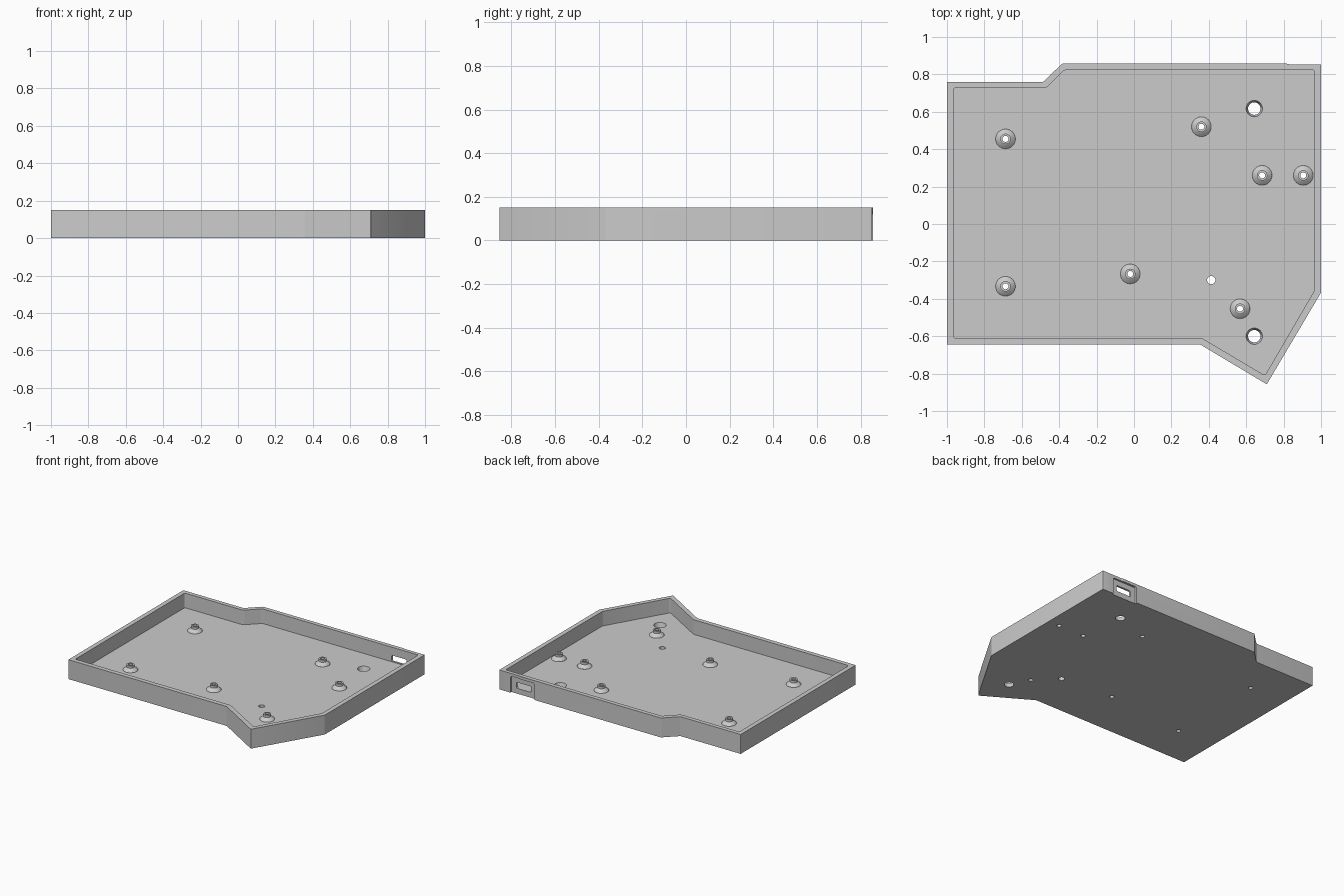
import bpy, bmesh, math
from mathutils import Matrix, Vector

cube = bpy.data.objects.get("Cube")
if cube:
    bpy.data.objects.remove(cube, do_unlink=True)

HEIGHT, FLOOR = 0.15, 0.037

grey = bpy.data.materials.new("light grey plastic")
grey.use_nodes = True
colour = (0.6, 0.6, 0.6, 1)
grey.diffuse_color = colour
grey.node_tree.nodes["Principled BSDF"].inputs["Base Color"].default_value = colour


def finish(bm, name):
    bmesh.ops.recalc_face_normals(bm, faces=bm.faces)
    mesh = bpy.data.meshes.new(name)
    bm.to_mesh(mesh)
    bm.free()
    obj = bpy.data.objects.new(name, mesh)
    bpy.context.collection.objects.link(obj)
    mesh.materials.append(grey)
    return obj


def prism(name, outline, z0, z1, radius=0):
    """Extrude an outline upwards, rounding its upright edges."""
    bm = bmesh.new()
    face = bm.faces.new([bm.verts.new((x, y, z0)) for x, y in outline])
    top = bmesh.ops.extrude_face_region(bm, geom=[face])["geom"]
    bmesh.ops.translate(bm, vec=(0, 0, z1 - z0),
                        verts=[v for v in top if isinstance(v, bmesh.types.BMVert)])
    if radius:
        upright = [e for e in bm.edges
                   if abs(e.verts[0].co.z - e.verts[1].co.z) > 0.001]
        bmesh.ops.bevel(bm, geom=upright, offset=radius, segments=4,
                        profile=0.5, affect='EDGES')
    return finish(bm, name)


def hole_cutter(x, y, r_bottom, r_top):
    bm = bmesh.new()
    bmesh.ops.create_cone(bm, cap_ends=True, segments=32, radius1=r_bottom,
                          radius2=r_top, depth=FLOOR + 0.002,
                          matrix=Matrix.Translation((x, y, FLOOR / 2)))
    return finish(bm, "hole_cutter")


def wall_cutter(half, z0, z1, depth, radius, place):
    """Rounded box through a wall: local x along it, y up, z inwards."""
    outline = [(-half, z0), (half, z0), (half, z1), (-half, z1)]
    cutter = prism("port_cutter", outline, -0.03, depth, radius)
    cutter.data.transform(place)
    return cutter


def cut(target, cutter):
    mod = target.modifiers.new("cut", 'BOOLEAN')
    mod.operation, mod.solver, mod.object = 'DIFFERENCE', 'EXACT', cutter
    bpy.context.view_layer.objects.active = target
    bpy.ops.object.modifier_apply(modifier=mod.name)
    bpy.data.objects.remove(cutter, do_unlink=True)


def smooth(obj):
    bpy.ops.object.select_all(action='DESELECT')
    obj.select_set(True)
    bpy.context.view_layer.objects.active = obj
    bpy.ops.object.shade_smooth_by_angle(angle=math.radians(30))


# Open tray: outer shell minus cavity
outer = [(-1, -0.645), (0.355, -0.645), (0.71, -0.857), (1, -0.367),
         (1, 0.853), (0.83, 0.853), (0.82, 0.857), (-0.385, 0.857),
         (-0.485, 0.76), (-1, 0.76)]
inner = [(-0.965, -0.61), (0.363, -0.61), (0.70, -0.81), (0.965, -0.355),
         (0.965, 0.825), (-0.37, 0.825), (-0.467, 0.728), (-0.965, 0.728)]
tray = prism("tray", outer, 0, HEIGHT, 0.004)
cut(tray, prism("cavity_cutter", inner, FLOOR, HEIGHT + 0.1, 0.012))

# Recessed cable ports in the side wall and the back wall
up = Vector((0, 0, 1))
for along, inward, origin in ((Vector((0, 1, 0)), Vector((-1, 0, 0)), (1, -0.008, 0)),
                              (Vector((1, 0, 0)), Vector((0, -1, 0)), (0.80, 0.857, 0))):
    place = Matrix((along, up, inward)).transposed().to_4x4()
    place.translation = origin
    cut(tray, wall_cutter(0.105, -0.05, 0.128, 0.017, 0.015, place))
    cut(tray, wall_cutter(0.064, 0.041, 0.087, 0.06, 0.01, place))

# Floor holes: two countersunk, one plain
for x, y, r0, r1 in ((0.643, 0.617, 0.033, 0.044),
                     (0.643, -0.6, 0.033, 0.044),
                     (0.413, -0.3, 0.022, 0.022)):
    cut(tray, hole_cutter(x, y, r0, r1))

# Hollow standoffs with flared feet
STANDOFFS = [(-0.687, 0.455), (-0.687, -0.333), (0.36, 0.52), (0.685, 0.26),
             (0.905, 0.26), (-0.02, -0.267), (0.567, -0.453)]
BORE = 0.016
profile = [(BORE, 0), (0.053, 0), (0.052, 0.004), (0.032, 0.022),
           (0.028, 0.024), (0.028, 0.042), (BORE, 0.042)]


def standoff(x, y):
    bm = bmesh.new()
    verts = [bm.verts.new((r, 0, z)) for r, z in profile]
    edges = [bm.edges.new(pair) for pair in zip(verts, verts[1:] + verts[:1])]
    bmesh.ops.spin(bm, geom=verts + edges, cent=(0, 0, 0), axis=(0, 0, 1),
                   angle=math.tau, steps=32, use_merge=True)
    bmesh.ops.remove_doubles(bm, verts=bm.verts, dist=0.0001)
    bmesh.ops.translate(bm, verts=bm.verts, vec=(x, y, FLOOR - 0.0005))
    return finish(bm, "standoff")


for x, y in STANDOFFS:
    cut(tray, hole_cutter(x, y, BORE, BORE))
    smooth(standoff(x, y))
smooth(tray)
